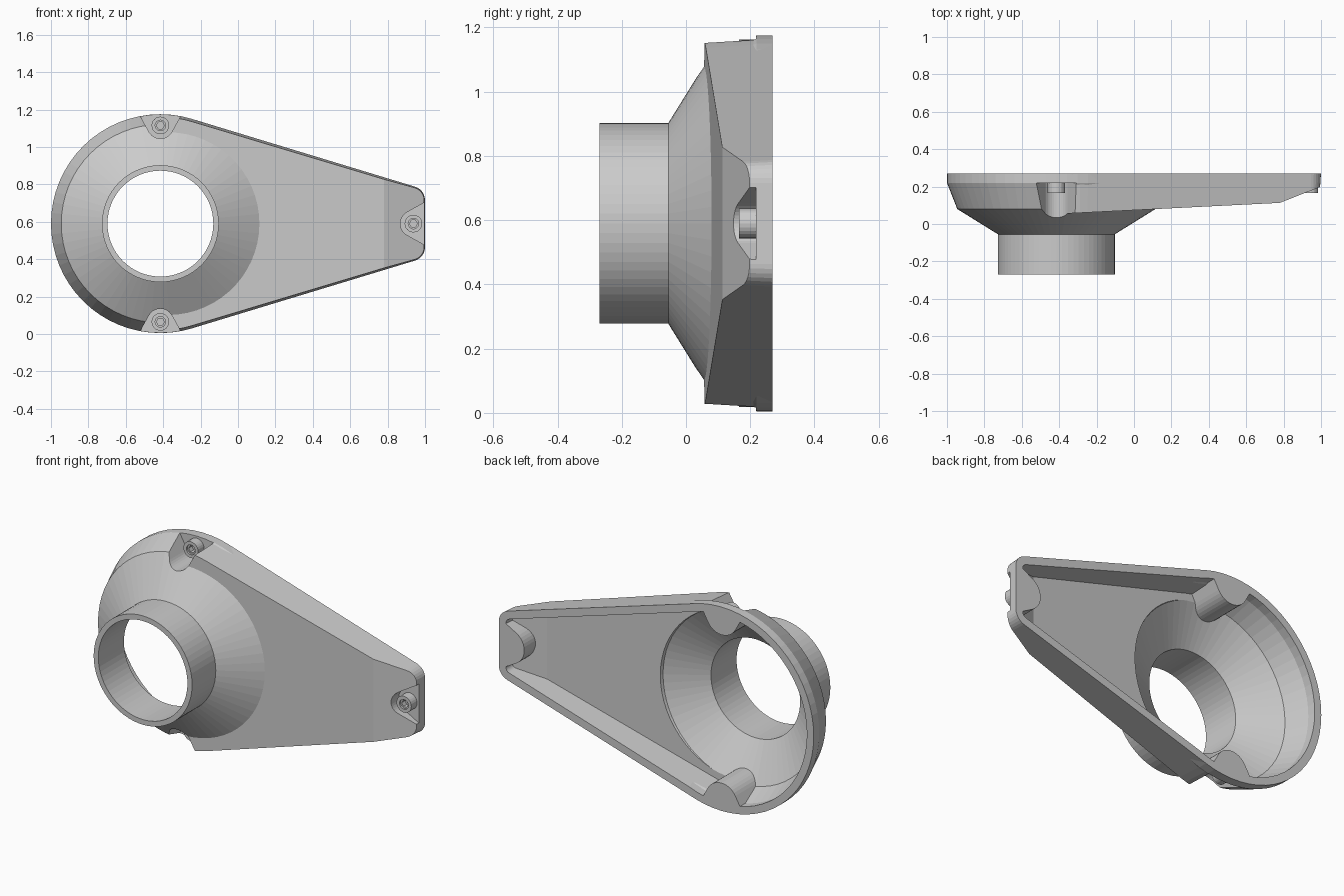
import bpy, bmesh
from math import sin, cos, radians, tau

if "Cube" in bpy.data.objects:
    bpy.data.objects.remove(bpy.data.objects["Cube"])

CX, CZ, R = -0.415, 0.59, 0.585      # axis of the round end, outer radius


def finish(name, bm):
    bmesh.ops.recalc_face_normals(bm, faces=bm.faces)
    me = bpy.data.meshes.new(name)
    bm.to_mesh(me)
    bm.free()
    ob = bpy.data.objects.new(name, me)
    bpy.context.collection.objects.link(ob)
    return ob


def loft(loops):
    """Closed solid through a list of equally long point loops."""
    bm = bmesh.new()
    rings = [[bm.verts.new(p) for p in lp] for lp in loops]
    n = len(rings[0])
    for a, b in zip(rings, rings[1:]):
        for i in range(n):
            j = (i + 1) % n
            bm.faces.new((a[i], a[j], b[j], b[i]))
    bm.faces.new(rings[0])
    bm.faces.new(rings[-1][::-1])
    bmesh.ops.recalc_face_normals(bm, faces=bm.faces)
    return bm


def lathe(name, profile, cx=CX, cz=CZ, n=64):
    """Solid of revolution about a y axis; profile is (radius, y)."""
    return finish(name, loft([[(cx + r * cos(tau * i / n), y, cz + r * sin(tau * i / n))
                               for i in range(n)] for r, y in profile]))


def boolean(target, cutter, op):
    m = target.modifiers.new(op, 'BOOLEAN')
    m.operation, m.solver, m.object = op, 'EXACT', cutter
    bpy.context.view_layer.objects.active = target
    bpy.ops.object.modifier_apply(modifier=m.name)
    bpy.data.objects.remove(cutter)


def outline(d, y, start):
    """Tapered half of the housing outline, inset by d."""
    a = 73.1
    pts = [(CX + (R - d) * cos(radians(t)), (R - d) * sin(radians(t)))
           for t in [start + (a - start) * i / 4 for i in range(5)]]
    rc, px = 0.075 - d, 0.925
    pz = (R - 0.075 - (px - CX) * cos(radians(a))) / sin(radians(a))
    pts += [(px + rc * cos(radians(a * (1 - i / 6))), pz + rc * sin(radians(a * (1 - i / 6))))
            for i in range(7)]
    pts += [(x, -z) for x, z in reversed(pts)]
    return [(x, y, CZ + z) for x, z in pts]


def wedge(name, back, d_back, d_front, shift, start):
    """Drafted prism trimmed by the two sloping front planes."""
    bm = loft([outline(d_front, 0, start), outline(d_back, back, start)])
    for co, no in (((0.12, 0.08 + shift, 0), (0.05, -1, 0)),
                   ((0.78, 0.113 + shift, 0), (0.087, -0.22, 0))):
        bmesh.ops.bisect_plane(bm, geom=bm.verts[:] + bm.edges[:] + bm.faces[:],
                               plane_co=co, plane_no=no, clear_outer=True)
        bmesh.ops.holes_fill(bm, edges=[e for e in bm.edges if e.is_boundary], sides=0)
    return finish(name, bm)


def pocket(name, x, z, turn, r, y0, y1):
    """Round-nosed slot flaring outward, around a screw position."""
    pts = [(r * cos(radians(t)), r * sin(radians(t)))
           for t in [119 + 122 * i / 12 for i in range(13)]]
    u, v = pts[0]
    w = v + (0.2 - u) * 0.554
    pts = [(0.2, w)] + pts + [(0.2, -w)]
    c, s = cos(radians(turn)), sin(radians(turn))
    return finish(name, loft([[(x + c * p - s * q, y, z + s * p + c * q) for p, q in pts]
                              for y in (y0, y1)]))


screws = [(CX, 1.115, 90), (CX, 0.065, -90), (0.938, CZ, 0)]

# Outer form: lathed funnel joined with the tapered cover
housing = lathe("housing", [(0.3125, -0.27), (0.3125, -0.055), (0.53, 0.08),
                            (R, 0.22), (R, 0.31)])
boolean(housing, wedge("cover", 0.32, -0.003, 0.018, 0, 90), 'UNION')

# Hollow interior, leaving material around the screw pockets
cavity = lathe("cavity", [(0.283, -0.4), (0.283, -0.038), (0.495, 0.094),
                          (0.542, 0.22), (0.542, 0.41)])
boolean(cavity, wedge("cover_cavity", 0.4, 0.04, 0.056, 0.032, 87), 'UNION')
for x, z, t in screws:
    boolean(cavity, pocket("bump", x, z, t, 0.1, -0.2, 0.5), 'DIFFERENCE')
boolean(housing, cavity, 'DIFFERENCE')

# Flat open back
box = finish("back_trim", loft([[(-2, y, -1), (2, y, -1), (2, y, 3), (-2, y, 3)]
                                for y in (0.27, 0.6)]))
boolean(housing, box, 'DIFFERENCE')

# Screw pockets and bosses with stepped hexagonal sockets
for x, z, t in screws:
    boolean(housing, pocket("pocket_cut", x, z, t, 0.07, -0.22, 0.218), 'DIFFERENCE')
    boss = lathe("screw_boss", [(0.047, 0.165), (0.047, 0.225)], x, z, 24)
    boolean(boss, lathe("recess", [(0.028, 0.1), (0.028, 0.175)], x, z, 24), 'DIFFERENCE')
    boolean(boss, lathe("hex", [(0.021, 0.1), (0.021, 0.205)], x, z, 6), 'DIFFERENCE')
